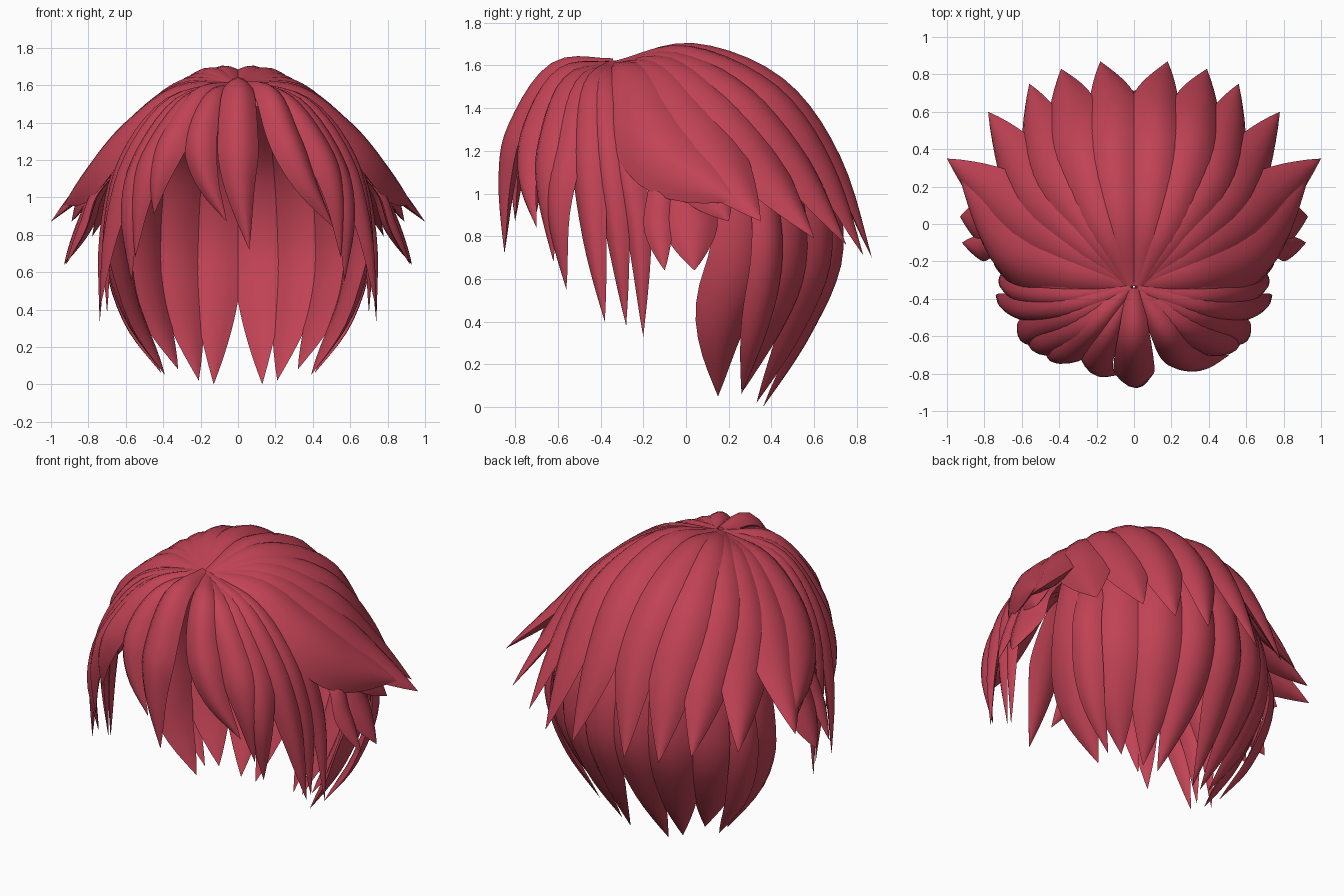
import bpy, bmesh, math
from mathutils import Vector

hair = bpy.data.materials.new("crimson_hair")
hair.diffuse_color = (0.53, 0.055, 0.09, 1)

STEPS = 20
# lens cross-section: (across, outward), sharp at both edges
SECTION = [(-1, -.15), (-.72, .4), (-.38, .82), (0, 1), (.38, .82), (.72, .4),
           (1, -.15), (.5, -.5), (0, -.65), (-.5, -.5)]


def curve_point(pts, t):
    """Catmull-Rom curve through the points."""
    p = [2 * pts[0] - pts[1]] + pts + [2 * pts[-1] - pts[-2]]
    s = min(t, .99999) * (len(pts) - 1)
    i = int(s)
    u = s - i
    a, b, c, d = p[i:i + 4]
    return .5 * (2 * b + (c - a) * u + (2 * a - 5 * b + 4 * c - d) * u * u
                 + (3 * b - a - 3 * c + d) * u ** 3)


def lock(name, points, half_width, root=.35, peak=.55, depth=.42):
    """One pointed, flattened strand of hair swept along a curve."""
    pts = [Vector(p) for p in points]
    bm = bmesh.new()
    rings = []
    for k in range(STEPS):
        t = k / STEPS
        c = curve_point(pts, t)
        tangent = (curve_point(pts, t + .02) - curve_point(pts, max(t - .02, 0))).normalized()
        out = c - Vector((0, -.05, min(c.z, .9)))
        out = (out - tangent * out.dot(tangent)).normalized()
        side = tangent.cross(out)
        if t < peak:
            w = root + (1 - root) * math.sin(t / peak * math.pi / 2)
        else:
            w = 1 - ((t - peak) / (1 - peak)) ** 1.6
        w *= half_width
        rings.append([bm.verts.new(c + side * (a * w) + out * (b * w * depth))
                      for a, b in SECTION])
    n = len(SECTION)
    for r0, r1 in zip(rings, rings[1:]):
        for i in range(n):
            bm.faces.new((r0[i], r0[(i + 1) % n], r1[(i + 1) % n], r1[i]))
    bm.faces.new(rings[0])
    tip = bm.verts.new(pts[-1])
    for i in range(n):
        bm.faces.new((rings[-1][i], rings[-1][(i + 1) % n], tip))
    bmesh.ops.recalc_face_normals(bm, faces=bm.faces)
    for f in bm.faces:
        f.smooth = True
    for e in bm.edges:
        if len(e.link_faces) == 2 and e.calc_face_angle(0) > math.radians(50):
            e.smooth = False
    mesh = bpy.data.meshes.new(name)
    bm.to_mesh(mesh)
    bm.free()
    mesh.materials.append(hair)
    bpy.context.collection.objects.link(bpy.data.objects.new(name, mesh))


def pair(name, points, half_width, **kw):
    """The same lock on both sides of the head."""
    lock(name + "_right", points, half_width, **kw)
    lock(name + "_left", [(-x, y, z) for x, y, z in points], half_width, **kw)


# upper layer, fanning back from the crown
upper = [
    ([(.02, -.33, 1.60), (.08, .03, 1.665), (.12, .42, 1.5), (.12, .68, 1.15), (.18, .87, .70)], .14),
    ([(.02, -.33, 1.60), (.17, .0, 1.65), (.30, .38, 1.46), (.34, .63, 1.12), (.39, .83, .71)], .15),
    ([(.02, -.33, 1.60), (.22, -.05, 1.62), (.42, .25, 1.44), (.50, .51, 1.12), (.56, .75, .76)], .15),
    ([(.02, -.33, 1.59), (.27, -.1, 1.59), (.50, .13, 1.39), (.63, .34, 1.12), (.78, .6, .79)], .17),
    ([(.02, -.33, 1.59), (.30, -.17, 1.56), (.54, -.02, 1.36), (.73, .14, 1.13), (1.0, .35, .87)], .19),
    ([(.02, -.33, 1.59), (.32, -.27, 1.54), (.57, -.20, 1.33), (.75, -.04, 1.12), (.93, .24, .96)], .19),
]
for i, (pts, w) in enumerate(upper):
    pair(f"upper_back_lock_{i + 1}", pts, w, depth=.4, peak=.66)

# lower layer, curving in at the nape
lower = [
    ([(.08, .25, 1.5), (.1, .60, 1.15), (.11, .69, .75), (.12, .56, .38), (.13, .36, .0)], .13),
    ([(.2, .2, 1.5), (.29, .54, 1.15), (.33, .62, .75), (.29, .5, .38), (.21, .33, .02)], .15),
    ([(.3, .1, 1.45), (.47, .40, 1.15), (.52, .47, .75), (.46, .38, .4), (.32, .27, .08)], .16),
    ([(.4, .0, 1.4), (.58, .23, 1.15), (.64, .26, .75), (.57, .17, .4), (.39, .15, .05)], .16),
    ([(.48, .25, 1.3), (.62, .36, 1.0), (.67, .38, .7), (.58, .32, .35), (.41, .26, .06)], .09),
]
for i, (pts, w) in enumerate(lower):
    pair(f"nape_lock_{i + 1}", pts, w, root=.6, peak=.62, depth=.38)

# short tufts beneath the side locks
tufts = [
    ([(.5, -.18, 1.3), (.74, -.12, 1.05), (.82, -.13, .85), (.92, -.1, .64)], .07),
    ([(.5, -.0, 1.3), (.73, .02, 1.05), (.81, .02, .85), (.93, .04, .64)], .13),
    ([(.52, -.05, 1.3), (.74, .05, 1.1), (.89, .2, .87)], .12),
]
for i, (pts, w) in enumerate(tufts):
    pair(f"side_tuft_{i + 1}", pts, w, peak=.65)

# long strands framing the face
strands = [
    ([(.01, -.33, 1.60), (.36, -.33, 1.50), (.60, -.29, 1.2), (.71, -.22, .8), (.74, -.20, .33)], .08),
    ([(.01, -.34, 1.60), (.36, -.39, 1.50), (.59, -.37, 1.2), (.69, -.32, .8), (.70, -.28, .38)], .08),
    ([(.01, -.35, 1.60), (.34, -.44, 1.50), (.56, -.46, 1.2), (.68, -.43, .8), (.74, -.38, .40)], .09),
]
for i, (pts, w) in enumerate(strands):
    pair(f"face_strand_{i + 1}", pts, w, depth=.55, root=.5)

# side bangs
pair("outer_bang", [(.02, -.35, 1.6), (.3, -.49, 1.5), (.5, -.56, 1.2), (.58, -.6, .9), (.57, -.56, .55)],
     .10, depth=.5)
pair("middle_bang", [(.02, -.35, 1.6), (.24, -.54, 1.52), (.43, -.63, 1.25), (.52, -.65, 1.0), (.55, -.62, .68)],
     .10, depth=.5)

# front bangs, swept unevenly
bangs = [
    ([(.0, -.34, 1.61), (.0, -.60, 1.57), (.0, -.77, 1.3), (.01, -.83, 1.05), (.06, -.85, .72)], .11),
    ([(.02, -.34, 1.6), (.16, -.57, 1.55), (.25, -.70, 1.32), (.36, -.74, 1.08), (.51, -.7, .84)], .10),
    ([(-.02, -.34, 1.59), (-.13, -.57, 1.53), (-.2, -.72, 1.32), (-.17, -.78, 1.1), (-.06, -.8, .87)], .09),
    ([(-.02, -.34, 1.6), (-.2, -.53, 1.54), (-.34, -.66, 1.32), (-.42, -.70, 1.12), (-.45, -.7, .91)], .10),
]
for i, (pts, w) in enumerate(bangs):
    lock(f"front_bang_{i + 1}", pts, w, depth=.6)
